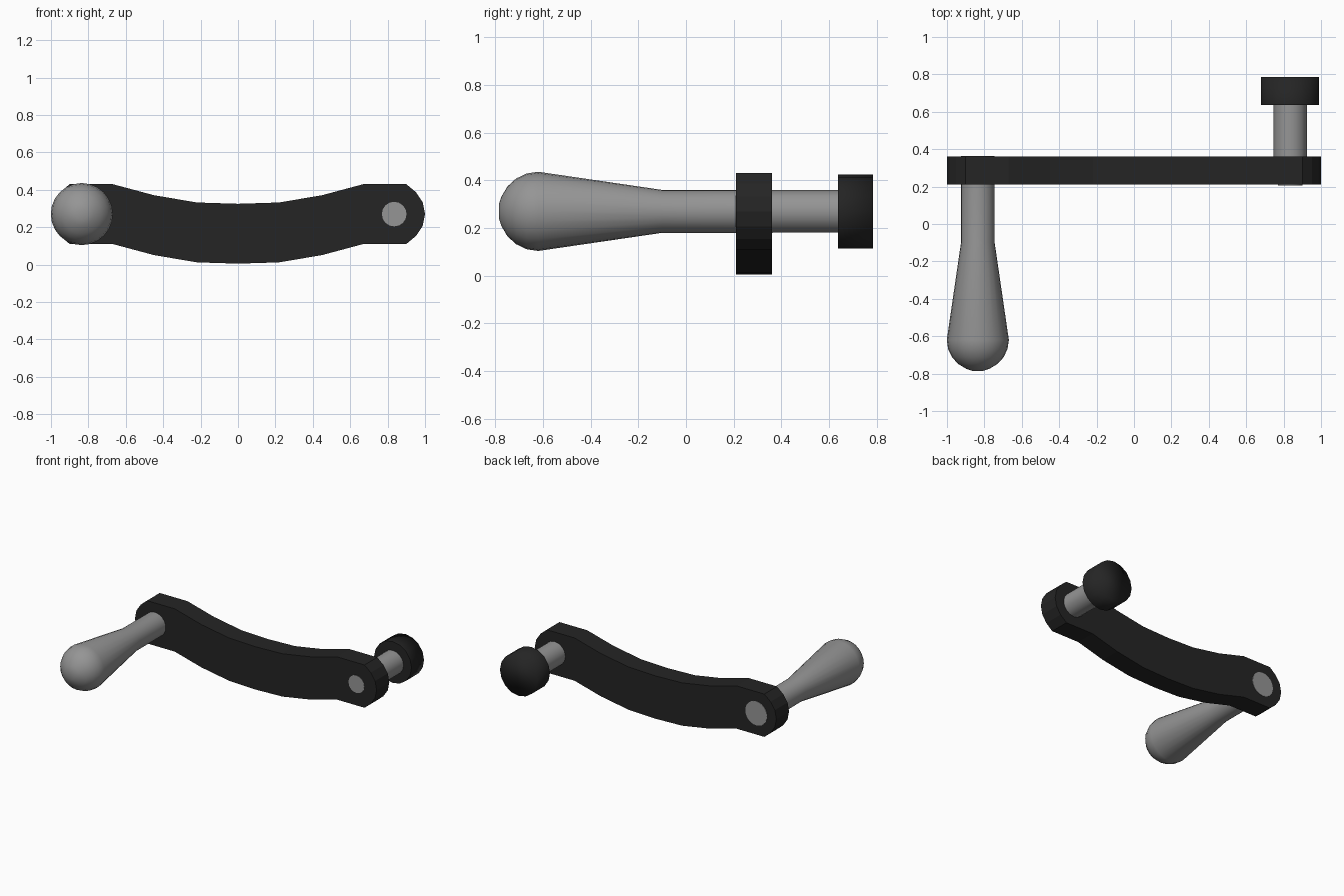
import bpy, bmesh, math

if "Cube" in bpy.data.objects:
    bpy.data.objects.remove(bpy.data.objects["Cube"])


def material(name, value):
    m = bpy.data.materials.new(name)
    m.diffuse_color = (value, value, value, 1)
    m.use_nodes = True
    m.node_tree.nodes["Principled BSDF"].inputs["Base Color"].default_value = m.diffuse_color
    return m


steel = material("grey_steel", 0.30)
black = material("matte_black", 0.018)

PIVOT_X, PIVOT_Z = 0.835, 0.27


def finish(bm, name, mat, smooth=None):
    bmesh.ops.recalc_face_normals(bm, faces=bm.faces)
    me = bpy.data.meshes.new(name)
    bm.to_mesh(me)
    bm.free()
    ob = bpy.data.objects.new(name, me)
    bpy.context.collection.objects.link(ob)
    me.materials.append(mat)
    if smooth:
        bpy.ops.object.select_all(action='DESELECT')
        ob.select_set(True)
        bpy.context.view_layer.objects.active = ob
        bpy.ops.object.shade_smooth_by_angle(angle=math.radians(smooth))
    return ob


def lathe(name, x, profile, mat, smooth, sides=16):
    """Turn (y, radius) points about a y-axis line at (x, PIVOT_Z); ends are capped."""
    bm = bmesh.new()
    rings = []
    for y, r in profile:
        rings.append([bm.verts.new((x + r * math.cos(a), y, PIVOT_Z + r * math.sin(a)))
                      for a in (2 * math.pi * i / sides for i in range(sides))])
    for a, b in zip(rings, rings[1:]):
        for i in range(sides):
            j = (i + 1) % sides
            bm.faces.new((a[i], a[j], b[j], b[i]))
    bm.faces.new(rings[0])
    bm.faces.new(rings[-1])
    return finish(bm, name, mat, smooth)


# Curved crank arm: right half outline (x, z), mirrored, then extruded in y
top = [(0.0, 0.325), (0.22, 0.332), (0.45, 0.371), (0.67, 0.43)]
end = [(PIVOT_X + 0.165 * math.cos(a), PIVOT_Z + 0.165 * math.sin(a))
       for a in (math.radians(d) for d in (45, 22.5, 0, -22.5, -45))]
end = [(0.90, 0.43)] + end + [(0.90, 0.11)]
bottom = [(x, z - 0.32) for x, z in reversed(top)]
half = top + end + bottom
outline = half + [(-x, z) for x, z in reversed(half) if x > 0]
bm = bmesh.new()
face = bm.faces.new([bm.verts.new((x, 0.21, z)) for x, z in outline])
ext = bmesh.ops.extrude_face_region(bm, geom=[face])
bmesh.ops.translate(bm, vec=(0, 0.15, 0),
                    verts=[v for v in ext["geom"] if isinstance(v, bmesh.types.BMVert)])
finish(bm, "crank_arm", black)

# Turned handle grip with a rounded end, passing through the arm
dome = [(-0.62 - 0.166 * math.sin(a), 0.166 * math.cos(a))
        for a in (math.radians(d) for d in (0, 17, 34, 51, 68))]
lathe("handle", -PIVOT_X, [(0.363, 0.09), (-0.10, 0.09)] + dome + [(-0.785, 0.03)],
      steel, 40, 24)

# Axle pin, narrowed where it shows at the front of the arm
lathe("axle_pin", PIVOT_X, [(0.207, 0.066), (0.28, 0.066), (0.30, 0.089), (0.65, 0.089)],
      steel, 40)

# End knob: sharp front rim, softly shaded back
knob = lathe("end_knob", PIVOT_X, [(0.637, 0.155), (0.785, 0.155)], black, 179)
for e in knob.data.edges:
    if all(knob.data.vertices[v].co.y < 0.7 for v in e.vertices):
        e.use_edge_sharp = True
